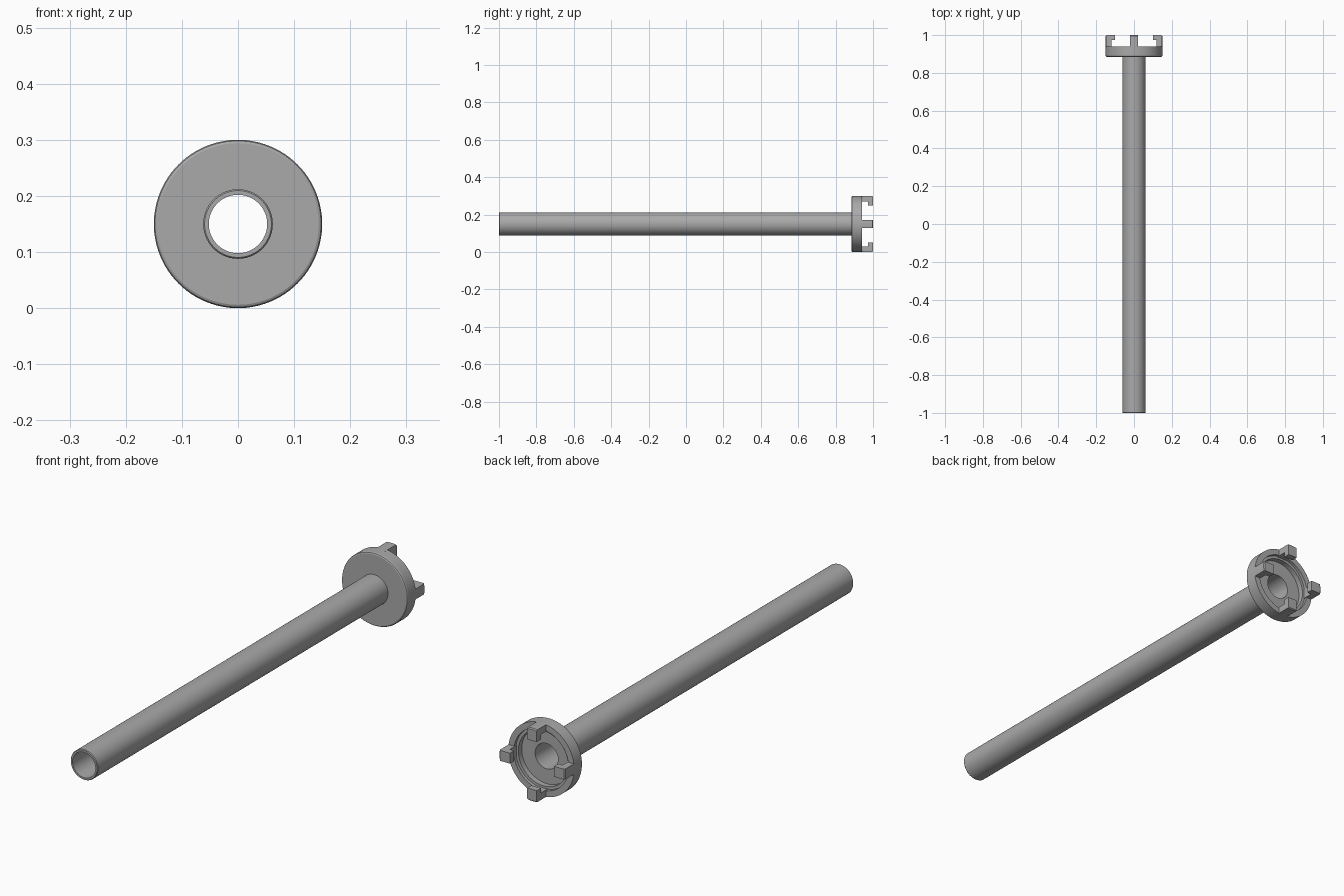
import bpy, bmesh
from math import sin, cos, pi, sqrt, radians

cube = bpy.data.objects.get("Cube")
if cube:
    bpy.data.objects.remove(cube, do_unlink=True)

AXIS_Z = 0.15
SEGMENTS = 96
RADIUS = 0.15

grey = bpy.data.materials.new("plain grey")
grey.use_nodes = True
colour = (0.40, 0.40, 0.40, 1)
grey.diffuse_color = colour
grey.node_tree.nodes["Principled BSDF"].inputs["Base Color"].default_value = colour


def finish(name, bm):
    bmesh.ops.recalc_face_normals(bm, faces=bm.faces)
    mesh = bpy.data.meshes.new(name)
    bm.to_mesh(mesh)
    bm.free()
    mesh.materials.append(grey)
    obj = bpy.data.objects.new(name, mesh)
    bpy.context.collection.objects.link(obj)
    bpy.ops.object.select_all(action="DESELECT")
    obj.select_set(True)
    bpy.context.view_layer.objects.active = obj
    bpy.ops.object.shade_smooth_by_angle(angle=radians(25))
    return obj


def bridge(bm, loops, closed):
    """Join matching rings of vertices with quads."""
    n = len(loops[0])
    for k in range(len(loops) if closed else len(loops) - 1):
        a, b = loops[k], loops[(k + 1) % len(loops)]
        for i in range(n):
            j = (i + 1) % n
            bm.faces.new((a[i], a[j], b[j], b[i]))


def lathe(name, profile):
    """Turn a closed (radius, y) profile about the long axis."""
    bm = bmesh.new()
    loops = []
    for s in range(SEGMENTS):
        a = 2 * pi * s / SEGMENTS
        loops.append([bm.verts.new((r * cos(a), y, AXIS_Z + r * sin(a)))
                      for r, y in profile])
    bridge(bm, loops, True)
    return finish(name, bm)


def claw(name, angle, half_width=0.0215, steps=6):
    """Hooked arm whose outer face follows the head's round rim."""
    bm = bmesh.new()
    loops = []
    for s in range(steps + 1):
        t = half_width * (2 * s / steps - 1)
        outer = sqrt(RADIUS ** 2 - t ** 2)
        inner = sqrt(0.122 ** 2 - t ** 2)
        profile = [(outer, 0.915), (outer, 0.996), (outer - 0.004, 1.0),
                   (0.1, 1.0), (0.1, 0.973), (inner, 0.973), (inner, 0.915)]
        loops.append([bm.verts.new((r * cos(angle) - t * sin(angle), y,
                                    AXIS_Z + r * sin(angle) + t * cos(angle)))
                      for r, y in profile])
    bridge(bm, loops, False)
    bm.faces.new(loops[0])
    bm.faces.new(loops[-1])
    return finish(name, bm)


# Long hollow tube with a slightly broken front edge
lathe("tube", [(0.052, -1.0), (0.0595, -1.0), (0.062, -0.997),
               (0.062, 0.9), (0.052, 0.9)])

# Round cup-shaped head with a stepped recess at the back
lathe("head", [(0.052, 0.885), (0.144, 0.885), (0.148, 0.887), (RADIUS, 0.891),
               (RADIUS, 0.94), (0.125, 0.94), (0.125, 0.927), (0.113, 0.927),
               (0.113, 0.905), (0.052, 0.905)])

# Four claws around the rim
for i, side in enumerate(("left", "top", "right", "bottom")):
    claw(side + "_claw", i * pi / 2)
